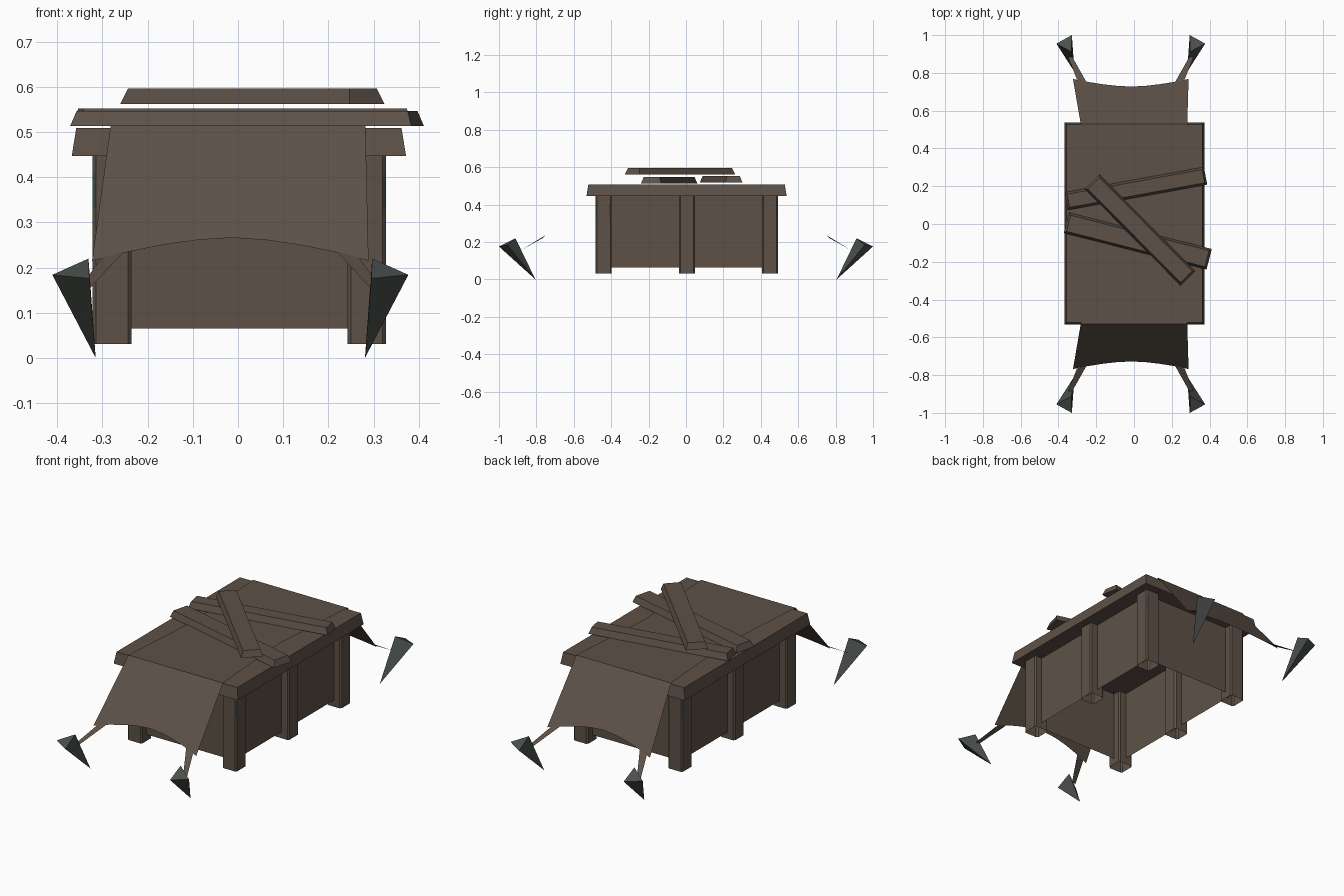
import bpy, bmesh, math
from mathutils import Matrix, Vector

if "Cube" in bpy.data.objects:
    bpy.data.objects.remove(bpy.data.objects["Cube"])


def material(name, rgb):
    m = bpy.data.materials.new(name)
    m.diffuse_color = (*rgb, 1)
    m.use_nodes = True
    m.node_tree.nodes["Principled BSDF"].inputs["Base Color"].default_value = m.diffuse_color
    return m


BROWN = material("weathered brown", (0.11, 0.083, 0.063))
STONE = material("dark grey green", (0.07, 0.08, 0.073))
TEAL = material("teal stain", (0.05, 0.075, 0.08))


def finish(name, bm, mats, closed=True):
    if closed:
        bmesh.ops.recalc_face_normals(bm, faces=bm.faces)
    me = bpy.data.meshes.new(name)
    bm.to_mesh(me)
    bm.free()
    for m in mats:
        me.materials.append(m)
    ob = bpy.data.objects.new(name, me)
    bpy.context.collection.objects.link(ob)
    return ob


def tapered_box(name, size, centre, inset, angle=0.0):
    """Box whose top is inset on all sides."""
    bm = bmesh.new()
    bmesh.ops.create_cube(bm, size=1)
    for v in bm.verts:
        top = v.co.z > 0
        for i in (0, 1):
            s = math.copysign(1, v.co[i])
            v.co[i] = s * (size[i] / 2 - (inset if top else 0))
        v.co.z *= size[2]
    bm.transform(Matrix.Translation(centre) @ Matrix.Rotation(angle, 4, 'Z'))
    return finish(name, bm, [BROWN])


def sheet(name, rows):
    """Thin surface through rows of points."""
    bm = bmesh.new()
    vs = [[bm.verts.new(p) for p in r] for r in rows]
    for a, b in zip(vs, vs[1:]):
        for i in range(len(a) - 1):
            bm.faces.new((a[i], a[i + 1], b[i + 1], b[i]))
    return finish(name, bm, [BROWN], closed=False)


# body: four walls, open underneath
bm = bmesh.new()
bmesh.ops.create_cube(bm, size=1)
bm.transform(Matrix.Translation((0.003, 0.005, 0.2575)) @ Matrix.Diagonal((0.565, 0.89, 0.385, 1)))
bmesh.ops.delete(bm, geom=[f for f in bm.faces if abs(f.normal.z) > 0.5], context='FACES')
finish("body_walls", bm, [BROWN])

# six posts with softened edges, open underneath, stained on the outer corner
for sx in (-1, 1):
    for sy in (-1, 0, 1):
        bm = bmesh.new()
        bmesh.ops.create_cube(bm, size=1)
        bm.transform(Matrix.Diagonal((0.086, 0.086, 0.42, 1)))
        edges = [e for e in bm.edges if abs(e.verts[0].co.z - e.verts[1].co.z) > 0.1]
        bmesh.ops.bevel(bm, geom=edges, offset=0.008, segments=1, affect='EDGES')
        bm.transform(Matrix.Translation((sx * 0.282 + 0.003, sy * 0.445 + 0.005, 0.241)))
        bmesh.ops.delete(bm, geom=[f for f in bm.faces if abs(f.normal.z) > 0.5], context='FACES')
        for z in (0.33, 0.41):
            bmesh.ops.bisect_plane(bm, geom=bm.verts[:] + bm.edges[:] + bm.faces[:],
                                   plane_co=(0, 0, z), plane_no=(0, 0, 1))
        out = Vector((sx, sy, 0)).normalized()
        bm.normal_update()
        for f in bm.faces:
            z = f.calc_center_median().z
            if sy and 0.33 < z < 0.41 and f.normal.dot(out) > 0.9:
                f.material_index = 1
        finish("post", bm, [BROWN, TEAL], closed=False)

# lid
tapered_box("lid", (0.74, 1.07, 0.062), (0.002, 0.003, 0.478), 0.01)

# three loose planks on the lid: centre, length, width, angle
for c, l, w, a in (((0.01, 0.188, 0.535), 0.75, 0.095, 0.18),
                   ((0.02, -0.09, 0.53), 0.78, 0.112, -0.25),
                   ((0.032, -0.032, 0.579), 0.72, 0.11, -0.79)):
    tapered_box("plank", (l, w, 0.034), c, 0.012, a)

# cloth draped over the lid, arched at both hanging ends
COLS = 9
MID = -0.017
rows = []
for side in (-1, 1):
    hem, fold = [], []
    for i in range(COLS):
        u = -1 + 2 * i / (COLS - 1)
        t = 1 - 0.17 * (1 - abs(u) ** 1.7)
        x_top, x_hem = 0.282 * u, MID + 0.306 * u
        hem.append((x_top + (x_hem - x_top) * t, side * (0.53 + 0.238 * t), 0.515 - 0.3 * t))
        fold.append((x_top, side * 0.53, 0.515))
    rows += [hem, fold] if side < 0 else [fold, hem]
middle = [(0.245 * (-1 + 2 * i / (COLS - 1)), 0, 0.515) for i in range(COLS)]
rows.insert(2, middle)
sheet("cloth", rows)

# tie straps and three-sided stakes at the four corners
for sx in (-1, 1):
    for sy in (-1, 1):
        def at(x, y, z):
            return (MID + sx * x, sy * y, z)
        sheet("tie_strap", [[at(0.235, 0.752, 0.236), at(0.285, 0.765, 0.222)],
                            [at(0.31, 0.885, 0.155), at(0.333, 0.885, 0.155)]])
        bm = bmesh.new()
        a, b, c, tip = [bm.verts.new(p) for p in (
            at(0.394, 0.955, 0.184), at(0.312, 1.0, 0.176),
            at(0.314, 0.912, 0.22), at(0.298, 0.805, 0.0))]
        for tri in ((a, b, c), (a, b, tip), (b, c, tip), (c, a, tip)):
            bm.faces.new(tri)
        finish("stake", bm, [STONE])
